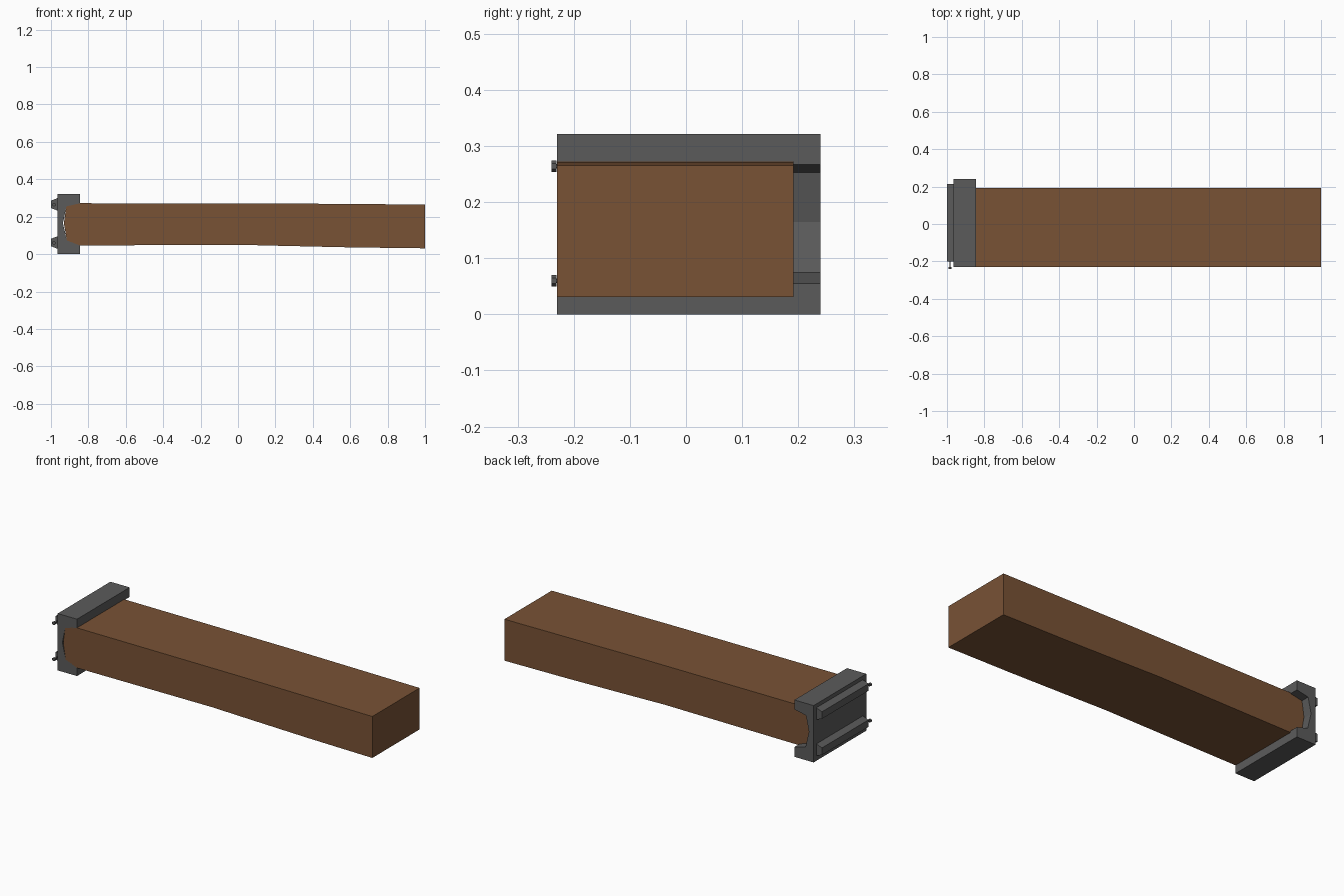
import bpy, bmesh, math
from mathutils import Matrix

if "Cube" in bpy.data.objects:
    bpy.data.objects.remove(bpy.data.objects["Cube"])


def material(name, rgb):
    m = bpy.data.materials.new(name)
    m.diffuse_color = (*rgb, 1)
    m.use_nodes = True
    m.node_tree.nodes["Principled BSDF"].inputs["Base Color"].default_value = m.diffuse_color
    return m


WOOD = material("brown_wood", (0.19, 0.085, 0.036))
IRON = material("dark_iron", (0.105, 0.105, 0.105))


def finish(name, bm, mat):
    bmesh.ops.recalc_face_normals(bm, faces=bm.faces)
    me = bpy.data.meshes.new(name)
    bm.to_mesh(me)
    bm.free()
    me.materials.append(mat)
    ob = bpy.data.objects.new(name, me)
    bpy.context.collection.objects.link(ob)
    return ob


def prism(name, profile, y0, y1, mat):
    """Extrude an (x, z) outline from y0 to y1."""
    bm = bmesh.new()
    face = bm.faces.new([bm.verts.new((x, y0, z)) for x, z in profile])
    out = bmesh.ops.extrude_face_region(bm, geom=[face])
    for v in out["geom"]:
        if isinstance(v, bmesh.types.BMVert):
            v.co.y = y1
    return finish(name, bm, mat)


def rod(name, x, z, y0, y1, r, sides, mat):
    bm = bmesh.new()
    turn = Matrix.Translation((x, (y0 + y1) / 2, z)) @ Matrix.Rotation(math.pi / 2, 4, 'X')
    bmesh.ops.create_cone(bm, cap_ends=True, segments=sides, radius1=r, radius2=r,
                          depth=y1 - y0, matrix=turn)
    return finish(name, bm, mat)


# Wooden beam, slightly bowed, with a tapered end seated in the clamp
prism("beam", [(-0.845, 0.272), (-0.918, 0.255), (-0.931, 0.165), (-0.915, 0.073),
               (-0.845, 0.046), (0.0, 0.05), (0.2, 0.045), (0.6, 0.036), (1.0, 0.031),
               (1.0, 0.265), (0.2, 0.271)], -0.23, 0.192, WOOD)

# Metal end cap with a faceted recess
prism("end_cap", [(-0.965, 0), (-0.845, 0), (-0.845, 0.055), (-0.915, 0.075),
                  (-0.936, 0.165), (-0.918, 0.253), (-0.845, 0.267),
                  (-0.845, 0.321), (-0.965, 0.321)], -0.23, 0.24, IRON)

# Two rails on the back of the cap, each with a bolt at the front end
for label, z in (("upper", 0.266), ("lower", 0.062)):
    prism(label + "_rail", [(-0.963, z - 0.034), (-1.0, z - 0.02),
                            (-1.0, z + 0.02), (-0.963, z + 0.034)], -0.2, 0.215, IRON)
    rod(label + "_bolt_stem", -0.984, z - 0.002, -0.235, -0.195, 0.004, 6, IRON)
    rod(label + "_bolt_head", -0.984, z - 0.002, -0.24, -0.231, 0.01, 6, IRON)
